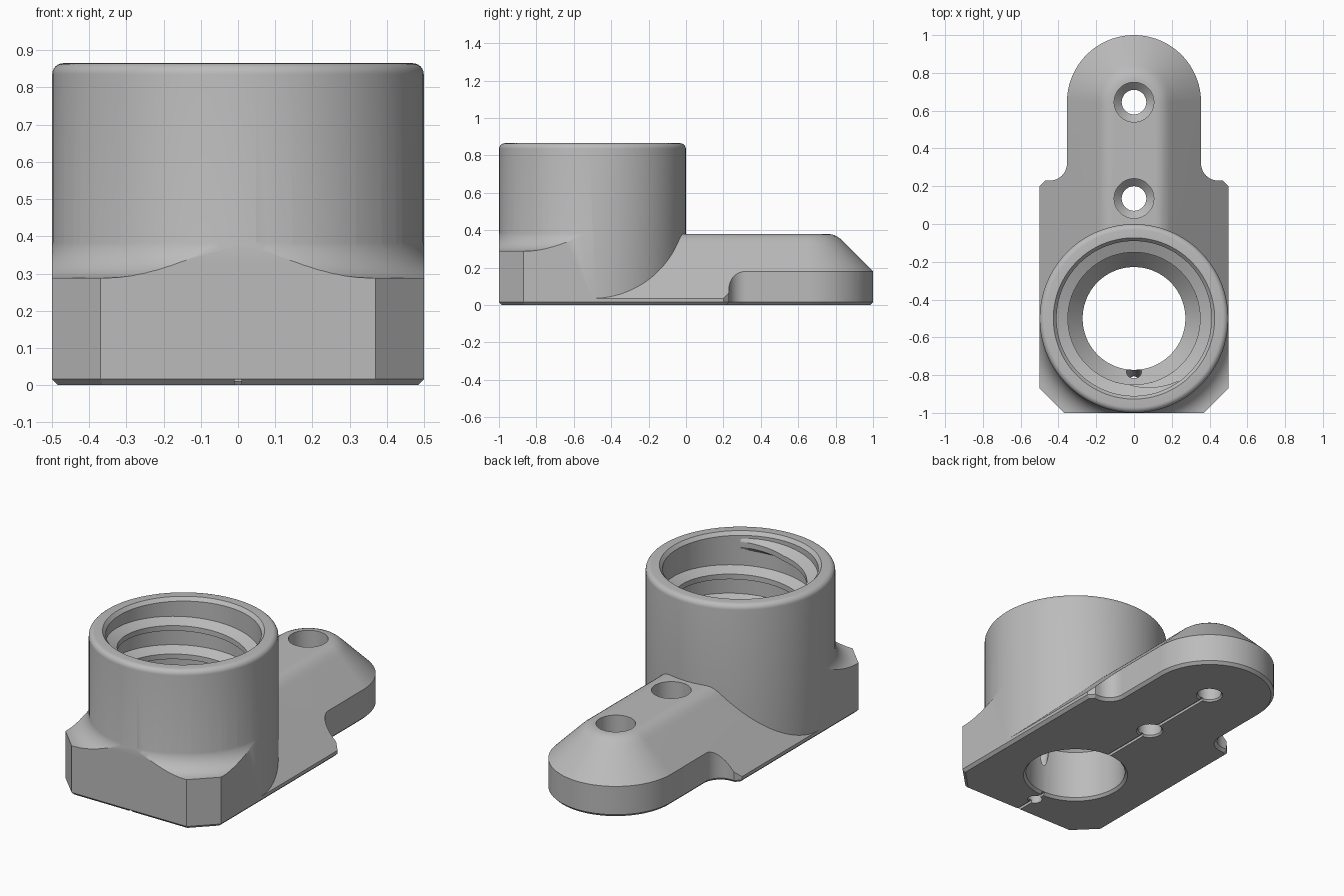
import bpy, bmesh
from math import sin, cos, pi, radians
from mathutils import Vector

if "Cube" in bpy.data.objects:
    bpy.data.objects.remove(bpy.data.objects["Cube"], do_unlink=True)

TOWER_Y, TAIL_Y, TAIL_R, TOP = -0.5, 0.645, 0.355, 0.865

grey = bpy.data.materials.new("plain_grey")
grey.use_nodes = True
grey.diffuse_color = (0.5, 0.5, 0.5, 1)
grey.node_tree.nodes["Principled BSDF"].inputs["Base Color"].default_value = (0.5, 0.5, 0.5, 1)


def loft(name, rings, chamfer=0):
    """Solid skinned through equal rings of points and capped at both ends."""
    bm = bmesh.new()
    rows = [[bm.verts.new(p) for p in ring] for ring in rings]
    n = len(rows[0])
    for a, b in zip(rows, rows[1:]):
        for i in range(n):
            j = (i + 1) % n
            bm.faces.new((a[i], a[j], b[j], b[i]))
    bottom = bm.faces.new(rows[0][::-1])
    bm.faces.new(rows[-1])
    bmesh.ops.recalc_face_normals(bm, faces=bm.faces)
    if chamfer:
        bmesh.ops.bevel(bm, geom=list(bottom.edges), offset=chamfer,
                        segments=1, affect='EDGES')
    mesh = bpy.data.meshes.new(name)
    bm.to_mesh(mesh)
    bm.free()
    mesh.materials.append(grey)
    obj = bpy.data.objects.new(name, mesh)
    bpy.context.collection.objects.link(obj)
    return obj


def lathe(name, profile, y, segments=96):
    angles = [2 * pi * (i + 0.5) / segments for i in range(segments)]
    return loft(name, [[(r * cos(a), y + r * sin(a), z) for a in angles]
                       for r, z in profile])


def box(name, x, y0, y1, z0, z1):
    return loft(name, [[(-x, y0, z), (x, y0, z), (x, y1, z), (-x, y1, z)]
                       for z in (z0, z1)])


def combine(target, other, operation):
    """Apply a boolean and discard the helper solid."""
    other.hide_render = True
    mod = target.modifiers.new("combine", 'BOOLEAN')
    mod.operation, mod.object, mod.solver = operation, other, 'EXACT'
    bpy.context.view_layer.objects.active = target
    bpy.ops.object.modifier_apply(modifier=mod.name)
    bpy.data.objects.remove(other, do_unlink=True)


def smooth(obj):
    bpy.ops.object.select_all(action='DESELECT')
    obj.select_set(True)
    bpy.context.view_layer.objects.active = obj
    bpy.ops.object.shade_smooth_by_angle(angle=radians(28))


# Plan outline: right half, then mirrored
half = [(0.37, -1), (0.5, -0.87), (0.5, 0.2), (0.47, 0.23)]
half += [(TAIL_R + 0.09 - 0.09 * sin(a), 0.32 - 0.09 * cos(a))
         for a in [pi / 2 * i / 10 for i in range(11)]]
half += [(TAIL_R * cos(a), TAIL_Y + TAIL_R * sin(a))
         for a in [pi / 2 * i / 24 for i in range(24)]]
outline = half + [(0, TAIL_Y + TAIL_R)] + [(-x, y) for x, y in reversed(half)]
body = loft("bracket_body", [[(x, y, z) for x, y in outline] for z in (0, 0.6)],
            chamfer=0.016)


# Sloping roof of the arm: U-shaped rings that shrink with height
def u_ring(r, z):
    arc = [pi * i / 48 for i in range(49)]
    return ([(-r, -0.6, z), (r, -0.6, z)] +
            [(r * cos(a), TAIL_Y + r * sin(a), z) for a in arc])


roof = loft("arm_roof", [u_ring(r, z) for r, z in (
    (0.555, -0.02), (0.2, 0.335), (0.18, 0.354), (0.16, 0.368),
    (0.138, 0.377), (0.115, 0.38))])

# Front block with a cove sweeping up to the tower
cove = [(0.9, -0.02), (0.9, 0.288)]
cove += [(0.612 - 0.114 * sin(a), 0.402 - 0.114 * cos(a))
         for a in [pi / 2 * i / 10 for i in range(11)]]
block = lathe("front_block", cove, TOWER_Y)
combine(block, box("front_half", 2, -2, TOWER_Y, -1, 1), 'INTERSECT')
combine(roof, block, 'UNION')
combine(body, roof, 'INTERSECT')

# Round tower with softened rim
rim = [(0.4695 + 0.03 * cos(a), TOP - 0.03 + 0.03 * sin(a))
       for a in [pi / 2 * i / 6 for i in range(7)]]
combine(body, lathe("tower", [(0.4995, 0.02)] + rim, TOWER_Y), 'UNION')

# Stepped bore
combine(body, lathe("bore", [
    (0.295, -0.01), (0.272, 0.015), (0.272, 0.3), (0.35, 0.39), (0.35, 0.42),
    (0.41, 0.45), (0.41, 0.845), (0.44, 0.88)], TOWER_Y), 'DIFFERENCE')

# Screw holes with recessed heads
for y in (0.135, TAIL_Y):
    combine(body, lathe("screw_hole", [
        (0.08, -0.01), (0.065, 0.01), (0.065, 0.11), (0.105, 0.15), (0.105, 0.5)],
        y, 48), 'DIFFERENCE')

# Slanted drain hole and the groove along the underside
drain = loft("drain", [[(0.04 * cos(a), y + 0.04 * sin(a), z)
                        for a in [2 * pi * i / 24 for i in range(24)]]
                       for y, z in ((-0.853, -0.02), (-0.775, 0.36))])
combine(body, drain, 'DIFFERENCE')
combine(body, box("groove", 0.009, -1.1, TAIL_Y, -0.1, 0.015), 'DIFFERENCE')
smooth(body)

# Helical thread inside the bore
TURNS, PITCH, STEPS = 2.1, 0.165, 72
count = int(TURNS * STEPS)
sections = []
for i in range(count + 1):
    a = 2 * pi * i / STEPS - pi / 2
    z = 0.45 + PITCH * i / STEPS
    crest = 0.405 - 0.055 * min(1, i / 8, (count - i) / 8)
    sections.append([(r * cos(a), TOWER_Y + r * sin(a), z + dz) for r, dz in (
        (0.418, -0.045), (crest, -0.015), (crest, 0.015), (0.418, 0.045))])
smooth(loft("inner_thread", sections))
